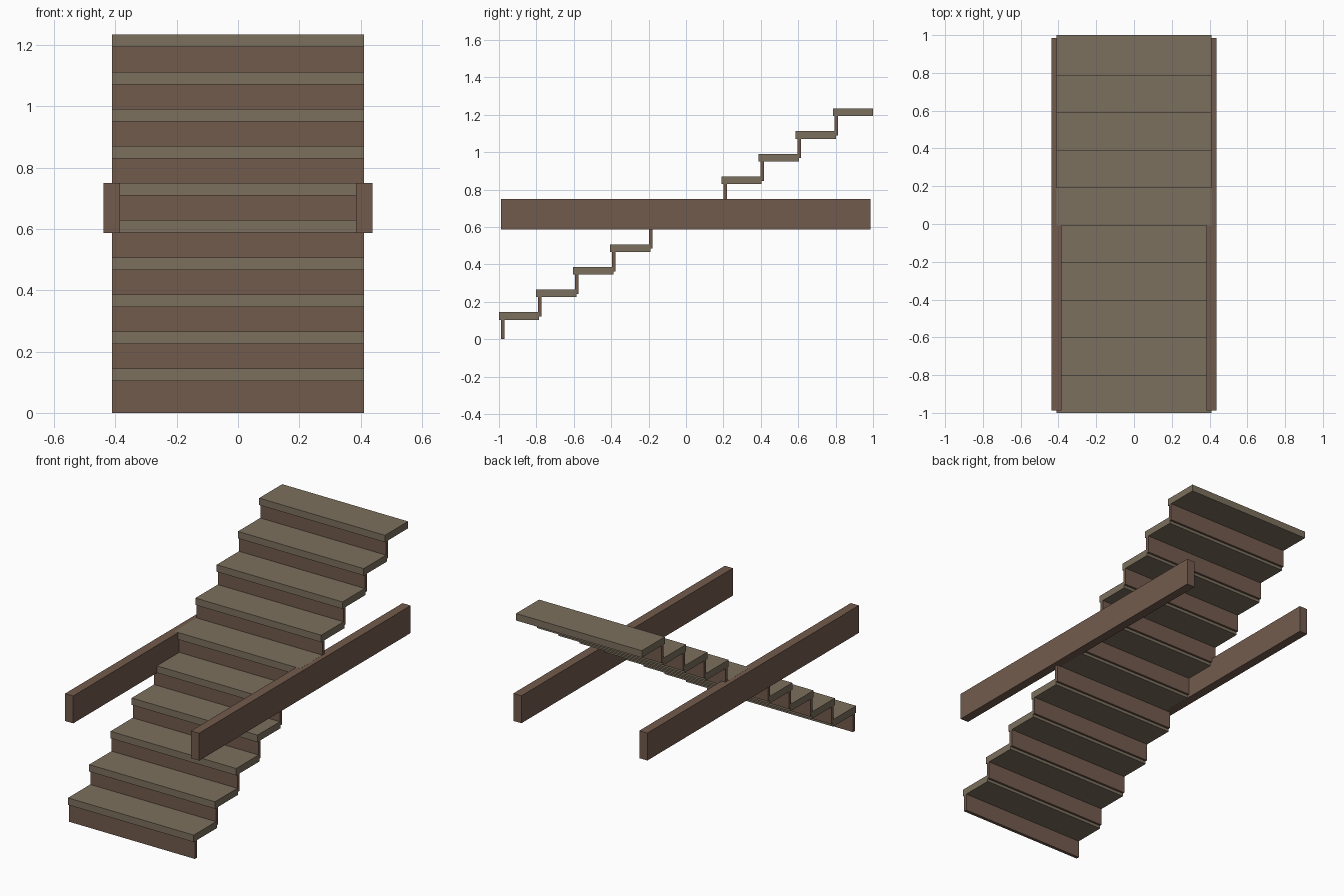
import bpy
import bmesh

if "Cube" in bpy.data.objects:
    bpy.data.objects.remove(bpy.data.objects["Cube"])


def material(name, color):
    m = bpy.data.materials.new(name)
    m.diffuse_color = color
    m.use_nodes = True
    m.node_tree.nodes["Principled BSDF"].inputs["Base Color"].default_value = m.diffuse_color
    return m


tread_wood = material("tread_wood", (0.20, 0.16, 0.11, 1))
riser_wood = material("riser_wood", (0.17, 0.105, 0.075, 1))


def box(name, lo, hi, mat):
    """Axis-aligned board between two corners."""
    bm = bmesh.new()
    bmesh.ops.create_cube(bm, size=1)
    for v in bm.verts:
        v.co = [a if c < 0 else b for c, a, b in zip(v.co, lo, hi)]
    mesh = bpy.data.meshes.new(name)
    bm.to_mesh(mesh)
    bm.free()
    mesh.materials.append(mat)
    ob = bpy.data.objects.new(name, mesh)
    bpy.context.collection.objects.link(ob)
    return ob


STEPS = 10
HALF = 0.411        # half the stair width
RISE = 0.121
GO = 0.1983
DEPTH = 0.215       # tread depth, including nosing
RISER_H = 0.1035
TREAD_T = 0.041

# Treads and risers
for i in range(STEPS):
    y, z = -1 + i * GO, i * RISE
    box(f"riser_{i + 1}", (-HALF, y + 0.01, z),
        (HALF, y + 0.029, z + RISER_H), riser_wood)
    box(f"tread_{i + 1}", (-HALF, y, z + RISER_H),
        (HALF, y + DEPTH, z + RISER_H + TREAD_T), tread_wood)

# Horizontal side beams
for side, x in (("left", -0.438), ("right", 0.385)):
    box(f"{side}_beam", (x, -0.988, 0.587), (x + 0.053, 0.986, 0.749), riser_wood)
